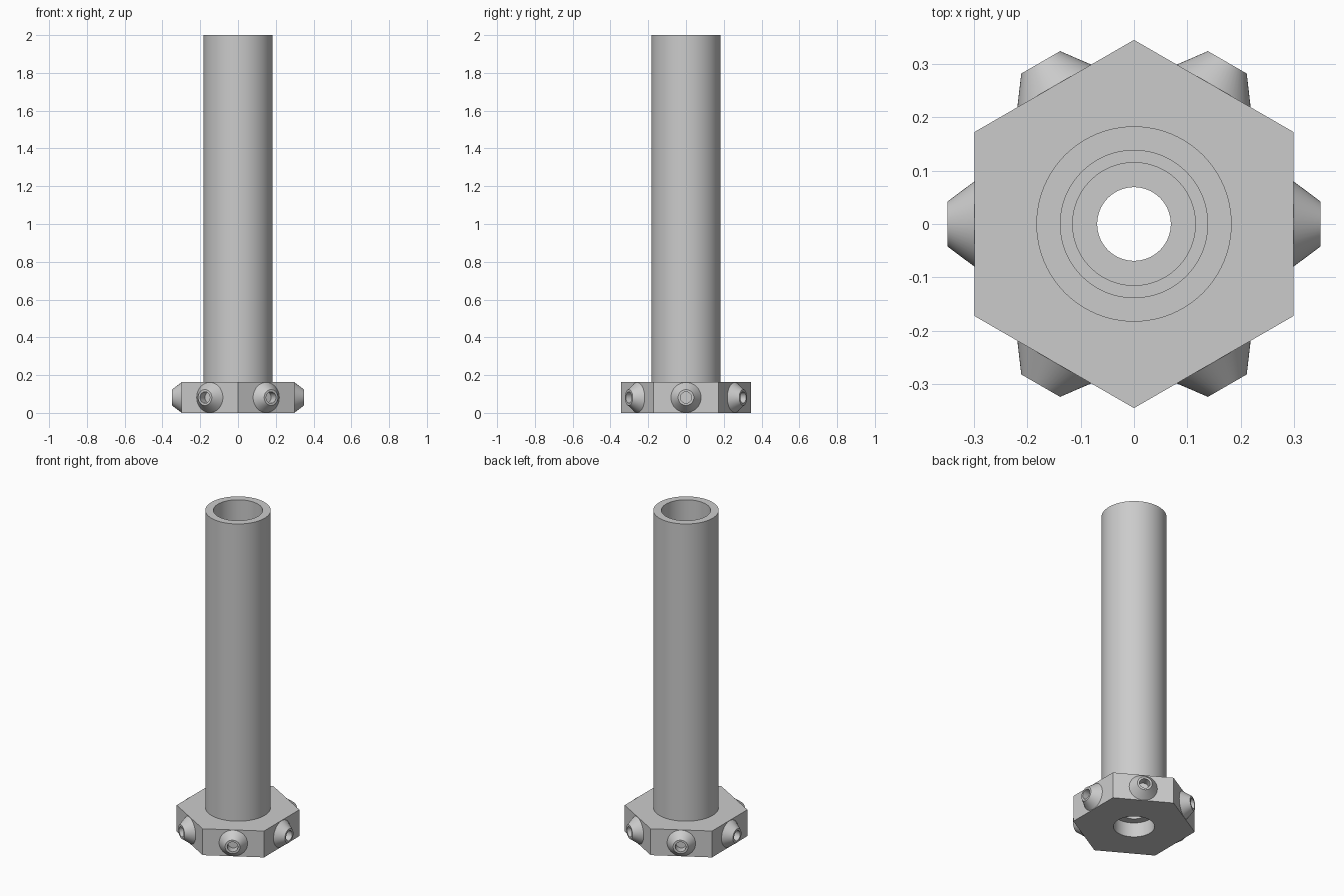
import bpy, bmesh, math
from mathutils import Matrix

cube = bpy.data.objects.get("Cube")
if cube:
    bpy.data.objects.remove(cube, do_unlink=True)

grey = bpy.data.materials.new("plain grey")
grey.use_nodes = True
colour = (0.6, 0.6, 0.6, 1)
grey.diffuse_color = colour
grey.node_tree.nodes["Principled BSDF"].inputs["Base Color"].default_value = colour

RADIUS = 0.345                              # centre to corner of the hexagon
FLAT = RADIUS * math.cos(math.pi / 6)       # centre to flat side
HEIGHT = 0.163


def lathe(name, profile, sides=96, turn=0.0, matrix=Matrix()):
    """Revolve (radius, height) points about z; zero radius closes an end."""
    bm = bmesh.new()
    rings = []
    for r, z in profile:
        if r == 0:
            rings.append([bm.verts.new((0, 0, z))] * sides)
        else:
            angles = [turn + math.tau * i / sides for i in range(sides)]
            rings.append([bm.verts.new((r * math.cos(a), r * math.sin(a), z)) for a in angles])
    for low, high in zip(rings, rings[1:]):
        for i in range(sides):
            j = (i + 1) % sides
            corners = dict.fromkeys((low[i], low[j], high[j], high[i]))
            bm.faces.new(list(corners))
    bm.transform(matrix)
    mesh = bpy.data.meshes.new(name)
    bm.to_mesh(mesh)
    bm.free()
    mesh.materials.append(grey)
    obj = bpy.data.objects.new(name, mesh)
    bpy.context.collection.objects.link(obj)
    return obj


def smooth(obj):
    bpy.ops.object.select_all(action='DESELECT')
    obj.select_set(True)
    bpy.context.view_layer.objects.active = obj
    bpy.ops.object.shade_smooth_by_angle(angle=math.radians(25))


# Hexagonal base, bored from both ends with a thin ledge left between
base = lathe("hexagonal_base", [(0, 0), (RADIUS, 0), (RADIUS, HEIGHT), (0, HEIGHT)],
             sides=6, turn=math.pi / 6)
bore = lathe("bore_cutter", [(0, -0.1), (0.115, -0.1), (0.115, 0.09), (0.069, 0.09),
                             (0.069, 0.11), (0.115, 0.11), (0.115, 0.3), (0, 0.3)])
cut = base.modifiers.new("bore", 'BOOLEAN')
cut.operation = 'DIFFERENCE'
cut.solver = 'EXACT'
cut.object = bore
bpy.context.view_layer.objects.active = base
bpy.ops.object.modifier_apply(modifier=cut.name)
bpy.data.objects.remove(bore, do_unlink=True)
smooth(base)

# Tall open tube standing on the base
smooth(lathe("tube", [(0.183, HEIGHT), (0.183, 2), (0.138, 2), (0.138, HEIGHT)]))

# A hollow conical nozzle on each flat side
for k in range(6):
    place = (Matrix.Rotation(k * math.pi / 3, 4, 'Z')
             @ Matrix.Translation((FLAT, 0, HEIGHT / 2))
             @ Matrix.Rotation(math.pi / 2, 4, 'Y'))
    smooth(lathe(f"nozzle_{k + 1}", [(0.08, 0), (0.042, 0.051), (0.03, 0.051), (0.03, 0)],
                 sides=48, matrix=place))
